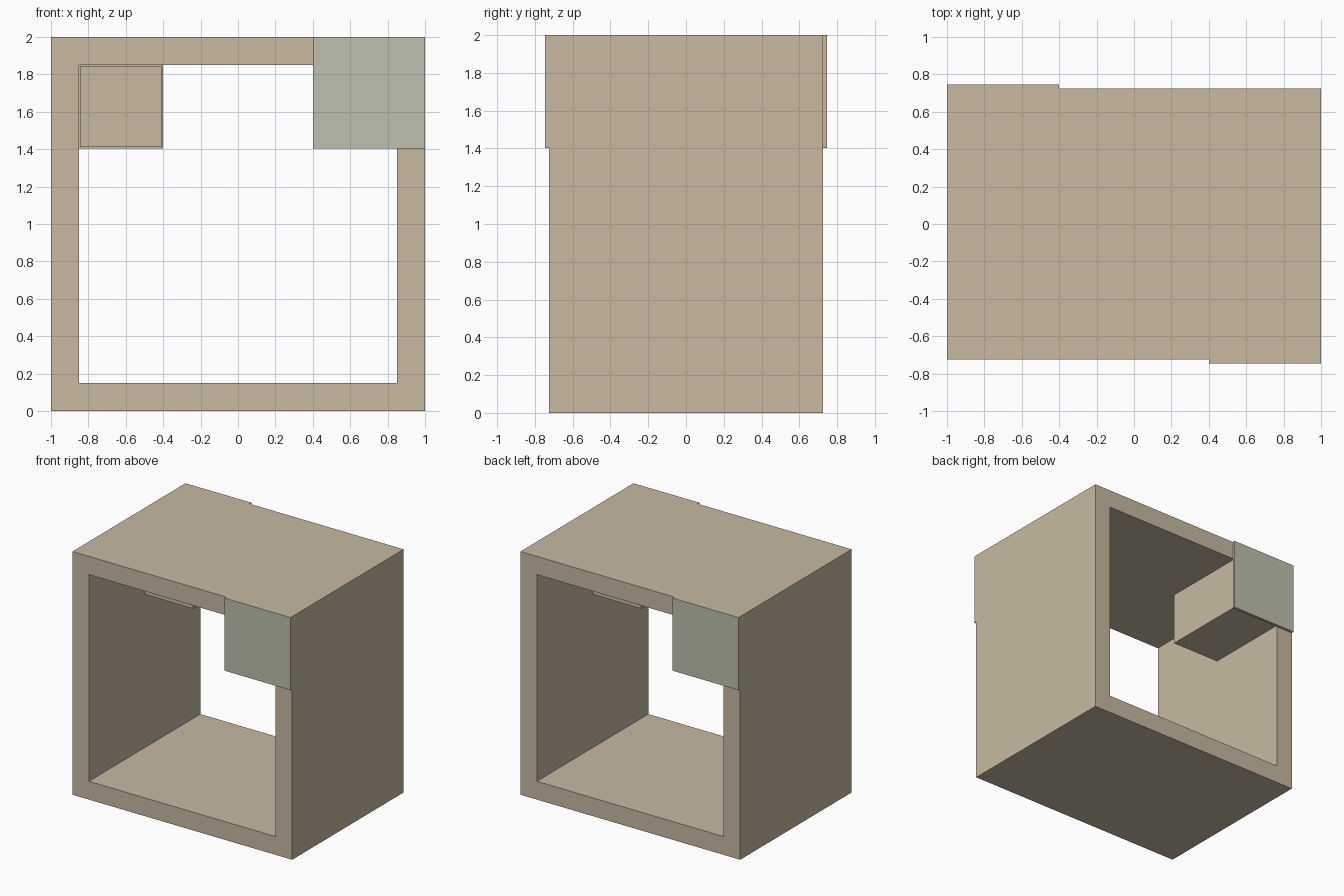
import bpy, bmesh

if "Cube" in bpy.data.objects:
    bpy.data.objects.remove(bpy.data.objects["Cube"])

HALF_DEPTH = 0.724      # frame half depth
FACE = 0.746            # outer face of the corner panels
WALL = 0.15


def material(name, rgb):
    m = bpy.data.materials.new(name)
    m.diffuse_color = (*rgb, 1)
    m.use_nodes = True
    m.node_tree.nodes["Principled BSDF"].inputs["Base Color"].default_value = m.diffuse_color
    return m


tan = material("tan_board", (0.58, 0.49, 0.36))
grey = material("grey_panel", (0.52, 0.53, 0.42))


def finish(bm, name, mats):
    bmesh.ops.recalc_face_normals(bm, faces=bm.faces)
    me = bpy.data.meshes.new(name)
    bm.to_mesh(me)
    bm.free()
    ob = bpy.data.objects.new(name, me)
    bpy.context.collection.objects.link(ob)
    for m in mats:
        me.materials.append(m)
    return ob


def box(name, x, y, z, mats, front_sign=0):
    """Box from three (low, high) ranges; the outer y face may take the second material."""
    bm = bmesh.new()
    bmesh.ops.create_cube(bm, size=1)
    for v in bm.verts:
        v.co = [r[0] + (c + 0.5) * (r[1] - r[0]) for c, r in zip(v.co, (x, y, z))]
    bm.normal_update()
    for f in bm.faces:
        if front_sign and f.normal.y * front_sign > 0.9:
            f.material_index = 1
    return finish(bm, name, mats)


# Open square frame: ring profile extruded along y
bm = bmesh.new()
rings = []
for inset in (0, WALL):
    h = 1 - inset
    rings.append([bm.verts.new((sx * h, -HALF_DEPTH, 1 + sz * h))
                  for sx, sz in ((-1, -1), (1, -1), (1, 1), (-1, 1))])
outer, inner = rings
for i in range(4):
    j = (i + 1) % 4
    bm.faces.new((outer[i], outer[j], inner[j], inner[i]))
ext = bmesh.ops.extrude_face_region(bm, geom=bm.faces[:], use_keep_orig=True)
new_verts = [g for g in ext["geom"] if isinstance(g, bmesh.types.BMVert)]
bmesh.ops.translate(bm, verts=new_verts, vec=(0, 2 * HALF_DEPTH, 0))
finish(bm, "open_frame", [tan])


# Corner cubby and its cover panel, repeated by a half turn about z
def span(a, b, s):
    return tuple(sorted((a * s, b * s)))


for side, s in (("front", 1), ("back", -1)):
    box(side + "_panel", span(0.4, 1, s), span(-FACE, -HALF_DEPTH, s),
        (1.403, 2), [tan, grey], -s)
    box(side + "_corner_box", span(0.408, 0.845, s), span(-HALF_DEPTH, 0, s),
        (1.411, 1.845), [tan])
